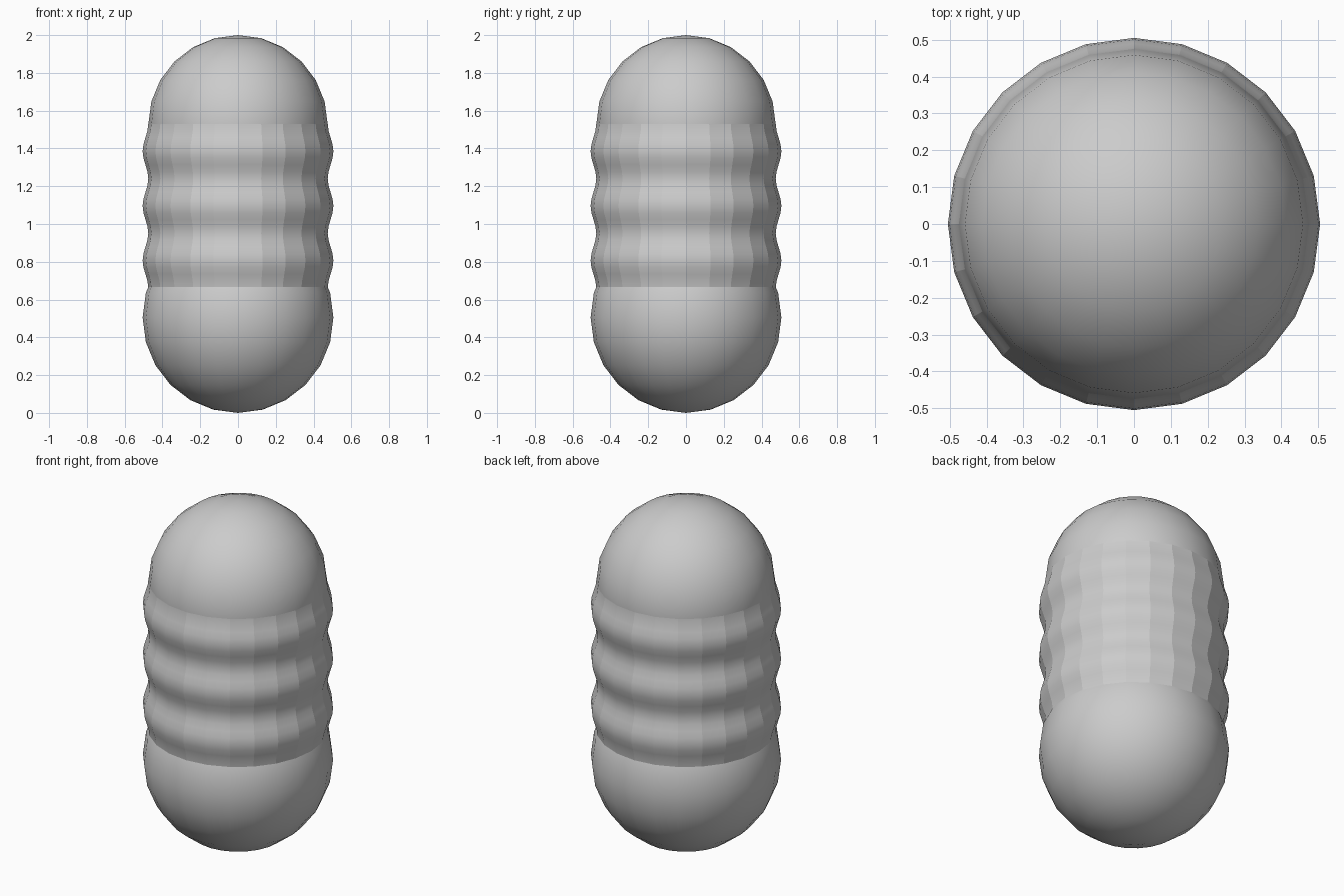
import bpy, bmesh, math

if "Cube" in bpy.data.objects:
    bpy.data.objects.remove(bpy.data.objects["Cube"])

SIDES = 24


def dome(name, radius, z):
    bpy.ops.mesh.primitive_uv_sphere_add(segments=SIDES, ring_count=12, radius=radius, location=(0, 0, z))
    ob = bpy.context.object
    ob.name = name
    bpy.ops.object.shade_smooth()
    return ob


# Rounded ends
dome("bottom_dome", 0.505, 0.505)
dome("top_dome", 0.475, 1.525)

# Ribbed middle: three bulges, columns flat around and smooth along the height
Z0, Z1, RIBS, STEPS = 0.662, 1.53, 3, 8
bm = bmesh.new()
rows = []
for i in range(RIBS * STEPS + 1):
    z = Z0 + (Z1 - Z0) * i / (RIBS * STEPS)
    r = 0.49 - 0.015 * math.cos(2 * math.pi * i / STEPS)
    rows.append([bm.verts.new((r * math.cos(2 * math.pi * k / SIDES),
                               r * math.sin(2 * math.pi * k / SIDES), z)) for k in range(SIDES)])
for lower, upper in zip(rows, rows[1:]):
    for k in range(SIDES):
        n = (k + 1) % SIDES
        face = bm.faces.new((lower[k], lower[n], upper[n], upper[k]))
        face.smooth = True
        bm.edges.get((lower[k], upper[k])) .smooth = False
for k in range(SIDES):
    for lower, upper in zip(rows, rows[1:]):
        bm.edges.get((lower[k], upper[k])).smooth = False
me = bpy.data.meshes.new("ribbed_body")
bm.to_mesh(me)
bm.free()
bpy.context.collection.objects.link(bpy.data.objects.new("ribbed_body", me))
